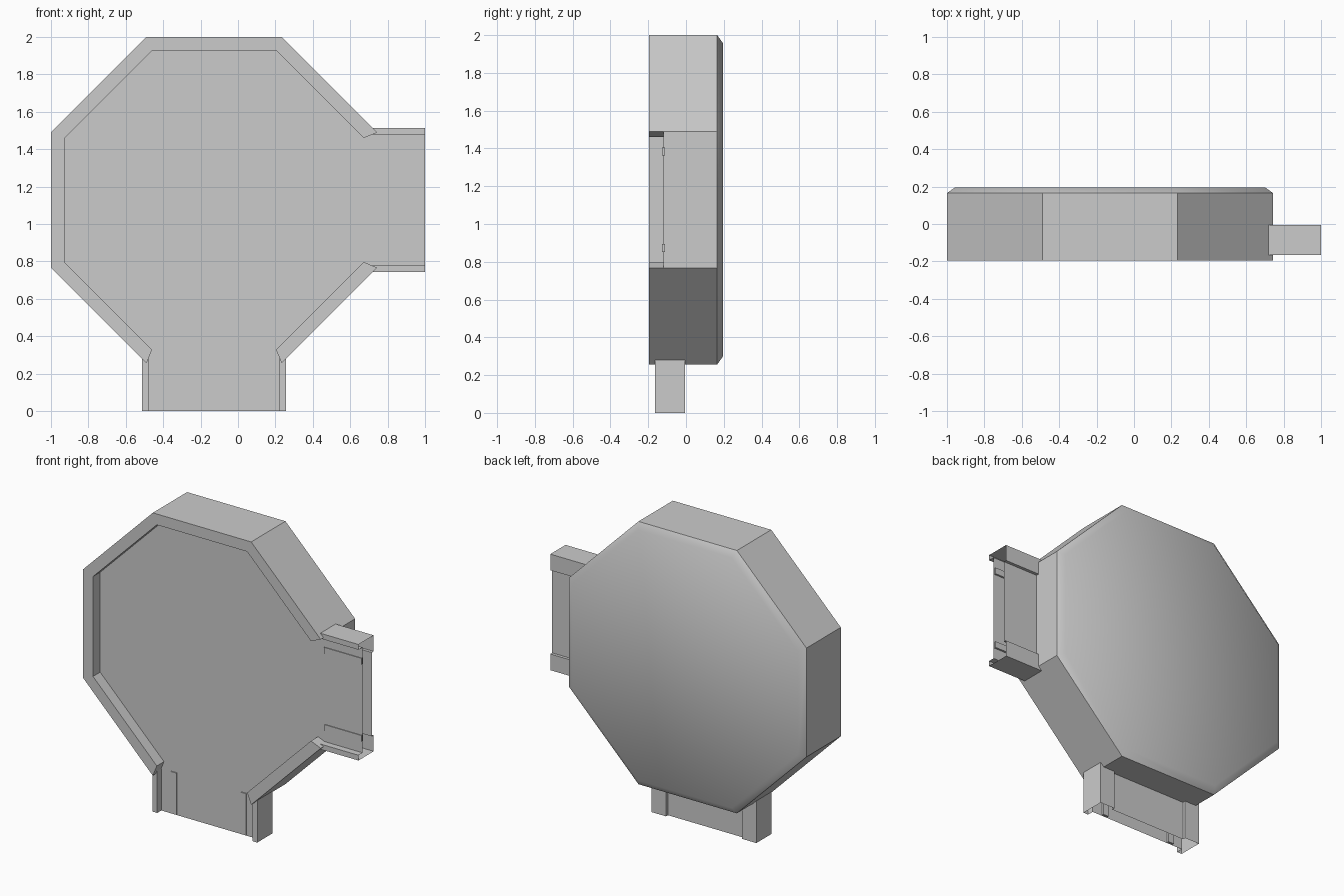
import bpy, bmesh, math

if "Cube" in bpy.data.objects:
    bpy.data.objects.remove(bpy.data.objects["Cube"])

C = (-0.128, 1.128)          # octagon centre in x, z
R_OUT, R_IN = 0.872, 0.80    # apothems of outer wall and recess
FRONT, FLOOR, BACK = -0.195, -0.12, 0.195


def octagon(apothem):
    r = apothem / math.cos(math.pi / 8)
    return [(C[0] + r * math.cos(math.radians(22.5 + 45 * i)),
             C[1] + r * math.sin(math.radians(22.5 + 45 * i))) for i in range(8)]


def make_object(name, bm):
    bmesh.ops.recalc_face_normals(bm, faces=bm.faces)
    me = bpy.data.meshes.new(name)
    bm.to_mesh(me)
    bm.free()
    ob = bpy.data.objects.new(name, me)
    bpy.context.collection.objects.link(ob)
    return ob


def loft(name, rings, caps=True):
    """Join rings of 3D points into a skin, optionally capped."""
    bm = bmesh.new()
    vs = [[bm.verts.new(p) for p in ring] for ring in rings]
    n = len(rings[0])
    for a, b in zip(vs, vs[1:]):
        for i in range(n):
            j = (i + 1) % n
            bm.faces.new((a[i], a[j], b[j], b[i]))
    if caps:
        bm.faces.new(vs[0])
        bm.faces.new(vs[-1])
    return make_object(name, bm)


def at_y(points, y):
    return [(x, y, z) for x, z in points]


# Octagonal tray with a chamfered back
outer = octagon(R_OUT)
tray = loft("octagonal_tray", [at_y(outer, FRONT), at_y(outer, 0.165),
                               at_y(octagon(R_OUT - 0.042), BACK)])

# Recess, opened through the right and bottom sides with mitred wall ends
inner = octagon(R_IN)
beyond = [tuple(a + (b - a) * 1.5 for a, b in zip(i, o)) for i, o in zip(inner, outer)]
outline = []
for i in range(8):
    outline.append(inner[i])
    if i == 5:
        outline += [beyond[5], beyond[6]]
    elif i == 7:
        outline += [beyond[7], beyond[0]]
cutter = loft("recess_cutter", [at_y(outline, FRONT - 0.1), at_y(outline, FLOOR)])
cutter.hide_render = True
mod = tray.modifiers.new("recess", 'BOOLEAN')
mod.operation, mod.solver, mod.object = 'DIFFERENCE', 'EXACT', cutter
bpy.context.view_layer.objects.active = tray
tray.select_set(True)
bpy.ops.object.modifier_apply(modifier=mod.name)
bpy.data.objects.remove(cutter)
tray.select_set(True)
bpy.ops.object.shade_smooth_by_angle(angle=math.radians(40))

# Connector channels: open-ended sheet tubes with raised lips and deeper ends
half = [(0.385, -0.165), (0.385, -0.005), (0.278, -0.005), (0.278, -0.025)]
half_front = [(0.35, -0.122), (0.35, -0.165)]
mirror = lambda pts: [(-u, y) for u, y in reversed(pts)]
profile = half + mirror(half) + mirror(half_front) + half_front


def to_right(d, u, y):
    return (C[0] + d, y, C[1] + u)


def to_bottom(d, u, y):
    return (C[0] + u, y, C[1] - d)


for side, place in (("right", to_right), ("bottom", to_bottom)):
    loft(side + "_channel",
         [[place(d, u, y) for u, y in profile] for d in (0.848, 1.128)], caps=False)
    # Narrow guide ridges along the channel floor
    for k, s in enumerate((-1, 1)):
        bar = [(s * 0.235, -0.127), (s * 0.277, -0.127),
               (s * 0.277, -0.11), (s * 0.235, -0.11)]
        loft(f"{side}_guide_ridge_{k + 1}",
             [[place(d, u, y) for u, y in bar] for d in (0.848, 1.122)])
